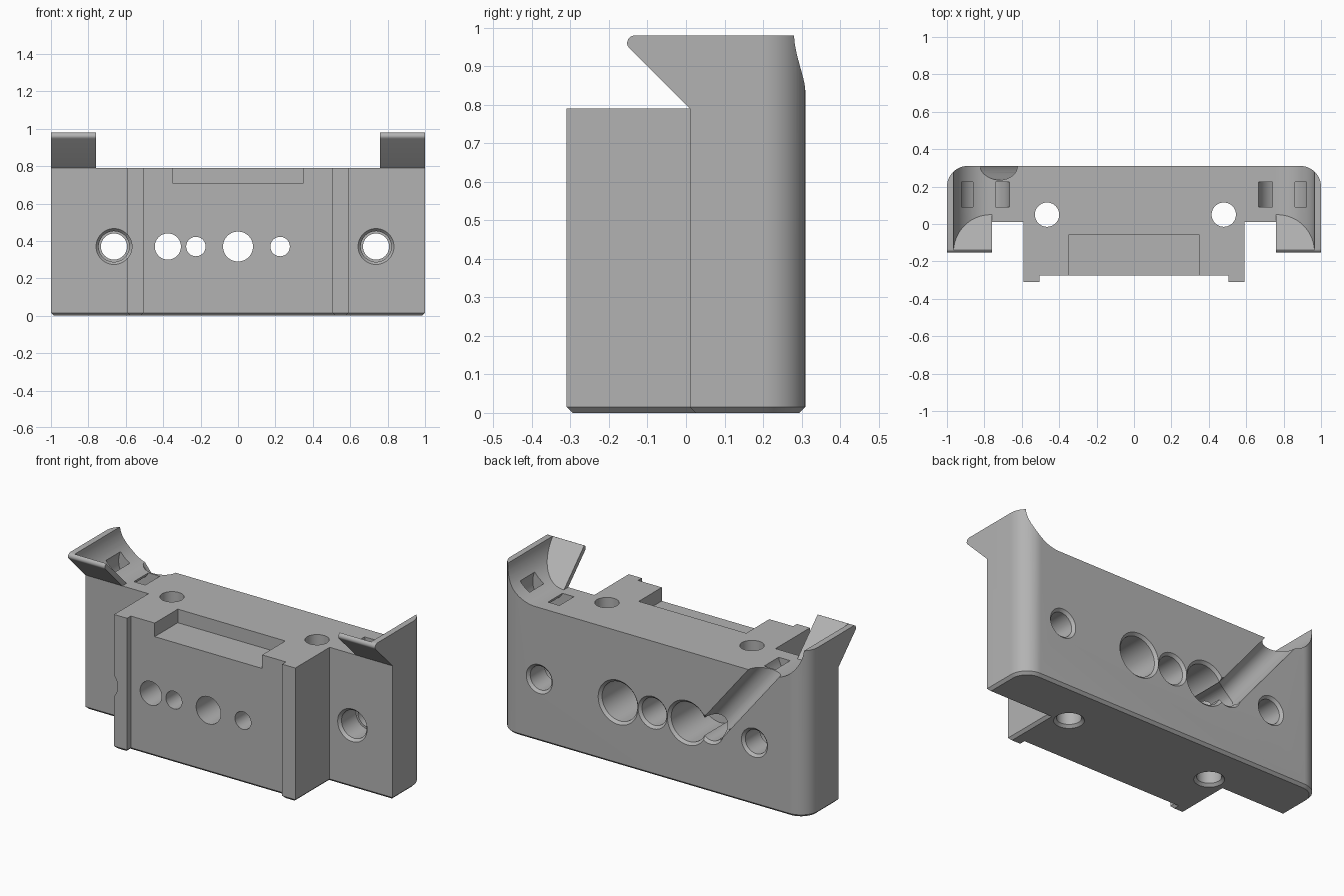
import bpy, bmesh, math
from mathutils import Vector, Matrix

old = bpy.data.objects.get("Cube")
if old:
    bpy.data.objects.remove(old, do_unlink=True)

grey = bpy.data.materials.new("plain grey")
grey.use_nodes = True
grey.diffuse_color = (0.45, 0.45, 0.45, 1)
grey.node_tree.nodes["Principled BSDF"].inputs["Base Color"].default_value = (0.45, 0.45, 0.45, 1)

BACK, WING, DECK, TOP = 0.31, 0.01, 0.79, 0.98
HOLE_Z = 0.37


def finish(name, bm):
    bmesh.ops.recalc_face_normals(bm, faces=bm.faces)
    mesh = bpy.data.meshes.new(name)
    bm.to_mesh(mesh)
    bm.free()
    mesh.materials.append(grey)
    obj = bpy.data.objects.new(name, mesh)
    bpy.context.collection.objects.link(obj)
    return obj


def loft(name, rings):
    """Closed solid through a list of equal-sized rings."""
    bm = bmesh.new()
    loops = [[bm.verts.new(p) for p in ring] for ring in rings]
    n = len(loops[0])
    for a, b in zip(loops, loops[1:]):
        for i in range(n):
            j = (i + 1) % n
            bm.faces.new((a[i], a[j], b[j], b[i]))
    bm.faces.new(loops[0])
    bm.faces.new(loops[-1][::-1])
    return finish(name, bm)


def box(name, lo, hi):
    ring = [(lo[0], lo[1]), (hi[0], lo[1]), (hi[0], hi[1]), (lo[0], hi[1])]
    return loft(name, [[(x, y, z) for x, y in ring] for z in (lo[2], hi[2])])


def turned(name, profile, start, axis, n=48):
    """Round solid from (distance, radius) pairs along an axis."""
    turn = Vector(axis).to_track_quat('Z', 'Y').to_matrix().to_4x4()
    place = Matrix.Translation(start) @ turn
    angles = [2 * math.pi * i / n for i in range(n)]
    return loft(name, [[place @ Vector((r * math.cos(a), r * math.sin(a), t)) for a in angles]
                       for t, r in profile])


def arc(cx, cy, r, a0, a1, n):
    return [(cx + r * math.cos(math.radians(a0 + (a1 - a0) * i / n)),
             cy + r * math.sin(math.radians(a0 + (a1 - a0) * i / n))) for i in range(n + 1)]


def combine(target, tool, operation='DIFFERENCE'):
    mod = target.modifiers.new(tool.name, 'BOOLEAN')
    mod.operation, mod.solver, mod.object = operation, 'EXACT', tool
    bpy.context.view_layer.objects.active = target
    bpy.ops.object.modifier_apply(modifier=mod.name)
    bpy.data.objects.remove(tool, do_unlink=True)


# Main block: plan outline with rounded back corners, extruded to ear height
half = [(0.505, -0.275), (0.505, -0.31), (0.59, -0.31), (0.59, WING), (1, WING)]
half += arc(0.89, 0.20, 0.11, 0, 90, 14)
outline = half + [(-x, y) for x, y in reversed(half)]
bm = bmesh.new()
base = bm.faces.new([bm.verts.new((x, y, 0)) for x, y in outline])
up = bmesh.ops.extrude_face_region(bm, geom=[base], use_keep_orig=True)
bmesh.ops.translate(bm, vec=(0, 0, TOP),
                    verts=[g for g in up["geom"] if isinstance(g, bmesh.types.BMVert)])
# Chamfered bottom rim
rim = [e for e in bm.edges if all(v.co.z < 0.001 for v in e.verts)]
bmesh.ops.bevel(bm, geom=rim, offset=0.015, segments=1, affect='EDGES', profile=0.5)
body = finish("mount_block", bm)

# Deck between the ears
combine(body, box("deck_cut", (-0.76, -0.5, DECK), (0.76, 0.5, 1.2)))

for s in (1, -1):
    # Slanted front flap with rounded lip
    flap = [(0.05, DECK), (WING, DECK), (-0.146, 0.946)]
    flap += arc(-0.133, 0.96, 0.02, 200, 90, 6) + [(0.05, TOP)]
    combine(body, loft("ear_flap", [[(s * x, y, z) for y, z in flap] for x in (0.76, 1)]), 'UNION')
    # Concave hollow, stopped by the slanted back of the flap
    hollow = [(0.70, DECK)] + arc(0.765, 0.99, 0.2, -90, 0, 20) + [(0.965, 1.1), (0.70, 1.1)]
    combine(body, loft("ear_hollow", [[(s * x, 0.84 - z, z) for x, z in hollow],
                                      [(s * x, 0.5, z) for x, z in hollow]]))
    # Curved strap tunnel under the hollow
    strap = turned("strap_tunnel", [(0, 0.135), (0.135, 0.135)], (s * 0.80, 0.09, 0.81), (0, 1, 0))
    combine(strap, turned("strap_core", [(0, 0.062), (0.4, 0.062)], (s * 0.80, 0, 0.81), (0, 1, 0)))
    combine(body, strap)

# Shallow tray at the front of the deck
combine(body, box("front_tray", (-0.35, -0.5, 0.71), (0.35, -0.06, 1)))

# Vertical holes, flared at the bottom
for x in (-0.465, 0.48):
    combine(body, turned("vertical_hole", [(-0.1, 0.08), (0, 0.08), (0.015, 0.065), (1.2, 0.065)],
                         (x, 0.05, 0), (0, 0, 1)))

# Fixing holes through the wings, stepped and flared at both ends
fixing = [(-0.5, 0.096), (WING, 0.096), (0.026, 0.082), (0.16, 0.082), (0.16, 0.07),
          (0.295, 0.07), (BACK, 0.085), (0.5, 0.085)]
for x in (-0.663, 0.738):
    combine(body, turned("fixing_hole", fixing, (x, 0, HOLE_Z), (0, 1, 0)))


# Row of holes in the centre: front radius, back bore radius
for x, front, bore in ((-0.375, 0.07, 0.07), (-0.225, 0.052, 0.115),
                       (0, 0.08, 0.08), (0.225, 0.052, 0.115)):
    profile = [(-0.5, front), (0, front), (0.005, bore), (0.295, bore),
               (BACK, bore + 0.015), (0.5, bore + 0.015)]
    combine(body, turned("centre_hole", profile, (x, 0, HOLE_Z), (0, 1, 0)))

# Half-round cable channel rising across the back
low, high = Vector((-0.38, BACK, HOLE_Z)), Vector((-0.72, BACK, DECK))
way = high - low
combine(body, turned("cable_channel", [(0, 0.075), (way.length * 1.25, 0.075)], low, way))

# Keep flat faces crisp and round faces smooth
bpy.ops.object.select_all(action='DESELECT')
body.select_set(True)
bpy.context.view_layer.objects.active = body
bpy.ops.object.shade_smooth_by_angle(angle=math.radians(30))
